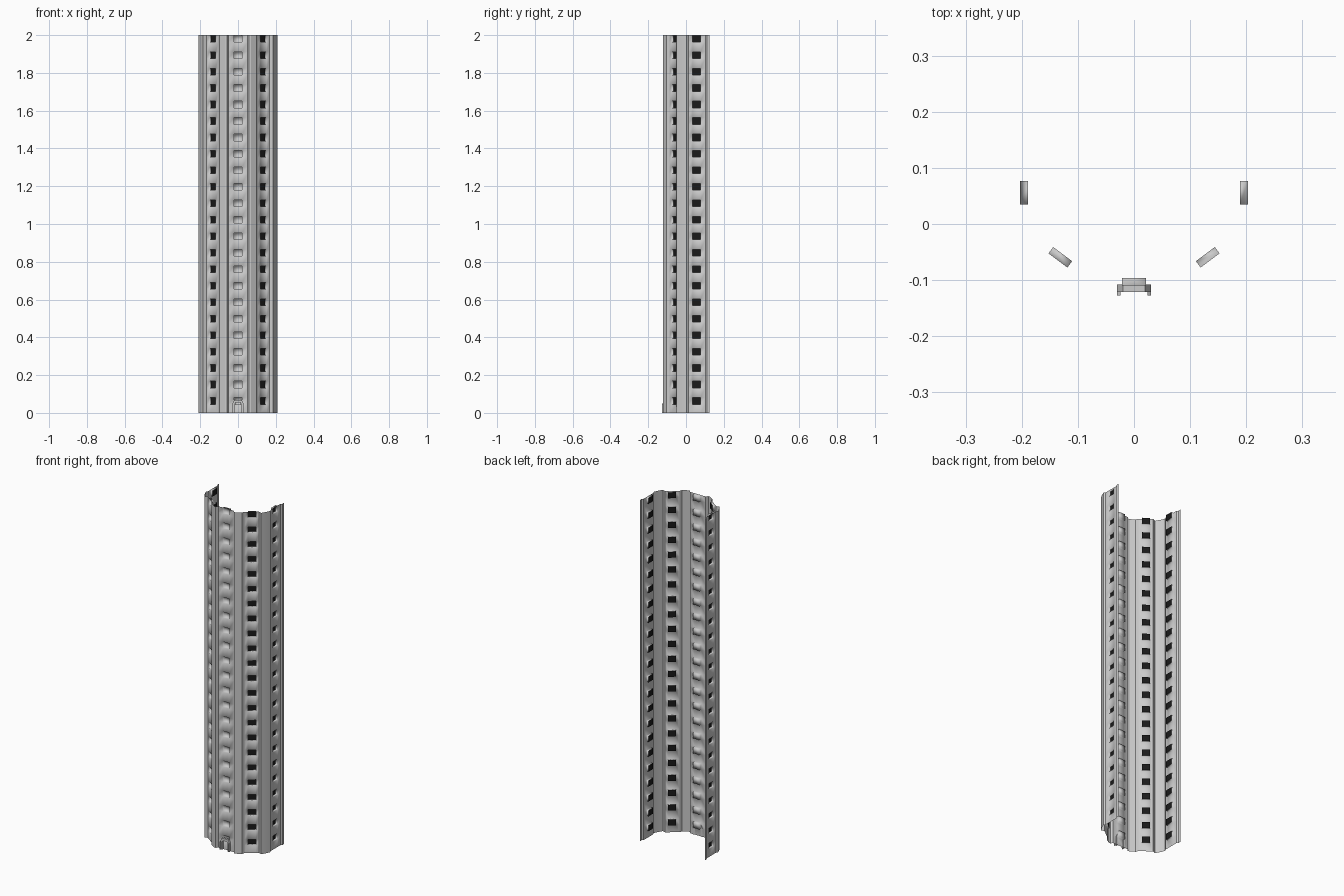
import bpy, bmesh
from mathutils import Vector

if "Cube" in bpy.data.objects:
    bpy.data.objects.remove(bpy.data.objects["Cube"])

HEIGHT, ROWS, PITCH, FIRST = 2.0, 23, 0.0872, 0.063
SLOT_W, SLOT_H, DEPTH = 0.042, 0.035, 0.014


def finish(bm, name, color=None):
    mesh = bpy.data.meshes.new(name)
    bm.to_mesh(mesh)
    bm.free()
    ob = bpy.data.objects.new(name, mesh)
    bpy.context.collection.objects.link(ob)
    if color:
        mat = bpy.data.materials.new(name)
        mat.diffuse_color = color
        mat.use_nodes = True
        mat.node_tree.nodes["Principled BSDF"].inputs["Base Color"].default_value = mat.diffuse_color
        mesh.materials.append(mat)
    return ob


def slot_edges(a, b, centre):
    """The two slot edge points on the flat panel from a to b."""
    d = (Vector(b) - Vector(a)).normalized() * SLOT_W / 2
    return [tuple(Vector(centre) - d), tuple(Vector(centre) + d)]


# Right half of the folded sheet profile: flat slotted panels between raised ridges
diag = ((0.104, -0.0885), (0.166, -0.042))
side = ((0.203, 0.012), (0.203, 0.102))
right = [(0.021, -0.110), (0.051, -0.110), (0.059, -0.122), (0.070, -0.121), (0.098, -0.104),
         diag[0], *slot_edges(*diag, (0.1355, -0.0649)), diag[1],
         (0.184, -0.049), (0.201, -0.020), (0.210, 0.003),
         side[0], *slot_edges(*side, (0.203, 0.056)), side[1],
         (0.210, 0.110), (0.210, 0.125)]
profile = [(-x, y) for x, y in reversed(right)] + right
n = len(right)
slot_cols = {n - 1}                      # centre panel
for i in (6, 13):                        # diagonal and side panels
    slot_cols |= {n + i, n - 2 - i}

# Heights of every slot's bottom and top edge
levels = [0.0]
for r in range(ROWS):
    c = FIRST + r * PITCH
    levels += [c - SLOT_H / 2, c + SLOT_H / 2]
levels.append(HEIGHT)

# Sheet with punched slots and inward pocket walls
sheet, backing = bmesh.new(), bmesh.new()
grid = [[sheet.verts.new((x, y, z)) for x, y in profile] for z in levels]
for j in range(len(levels) - 1):
    for i in range(len(profile) - 1):
        quad = [grid[j][i], grid[j][i + 1], grid[j + 1][i + 1], grid[j + 1][i]]
        if not (i in slot_cols and j % 2 == 1):
            sheet.faces.new(quad)
            continue
        d = (quad[1].co - quad[0].co).normalized()
        inward = Vector((-d.y, d.x, 0)) * DEPTH
        back = [v.co + inward for v in quad]
        inner = [sheet.verts.new(p) for p in back]
        for k in range(4):
            m = (k + 1) % 4
            sheet.faces.new((quad[k], quad[m], inner[m], inner[k]))
        if i == n - 1:                   # grey floor on the centre panel
            sheet.faces.new(inner)
        else:                            # dark floor elsewhere
            backing.faces.new([backing.verts.new(p) for p in back])

# Soft shading on the panels, crisp fold lines along the height
for f in sheet.faces:
    f.smooth = True
sheet.normal_update()
for e in sheet.edges:
    a, b = e.verts
    vertical = abs(a.co.z - b.co.z) > 1e-5 and (a.co - b.co).xy.length < 1e-5
    if vertical and len(e.link_faces) == 2 and e.calc_face_angle() > 0.25:
        f, g = e.link_faces
        if f.calc_area() > 0 and not any(len({v.co.to_tuple(4)[:2] for v in q.verts}) > 2 for q in (f, g)):
            mid = (a.co + b.co) / 2
            in_slot = any((profile[c][0] - mid.x) ** 2 + (profile[c][1] - mid.y) ** 2 < 1e-9
                          for s in slot_cols for c in (s, s + 1))
            e.smooth = in_slot
finish(sheet, "folded_sheet")
finish(backing, "slot_backing", (0.01, 0.01, 0.01, 1))


def extrude_outline(points, y0, y1, name):
    """Solid made by pushing an x-z outline from y0 to y1."""
    bm = bmesh.new()
    face = bm.faces.new([bm.verts.new((x, y0, z)) for x, z in points])
    ext = bmesh.ops.extrude_face_region(bm, geom=[face])["geom"]
    bmesh.ops.translate(bm, vec=(0, y1 - y0, 0),
                        verts=[v for v in ext if isinstance(v, bmesh.types.BMVert)])
    bmesh.ops.recalc_face_normals(bm, faces=bm.faces)
    return finish(bm, name)


def mirrored(half):
    return half + [(-x, z) for x, z in reversed(half)]


# Bottom catch: arched frame with a bead down each leg
extrude_outline(mirrored([(0.018, 0.0), (0.030, 0.0), (0.030, 0.048), (0.020, 0.068)])[:4]
                + [(-0.020, 0.068), (-0.030, 0.048), (-0.030, 0.0), (-0.018, 0.0),
                   (-0.018, 0.044), (-0.013, 0.054), (0.013, 0.054), (0.018, 0.044)],
                -0.108, -0.121, "catch_frame")
for s, label in ((1, "right"), (-1, "left")):
    extrude_outline([(s * 0.024, 0.0), (s * 0.030, 0.0), (s * 0.030, 0.046), (s * 0.024, 0.050)],
                    -0.120, -0.127, "catch_bead_" + label)
